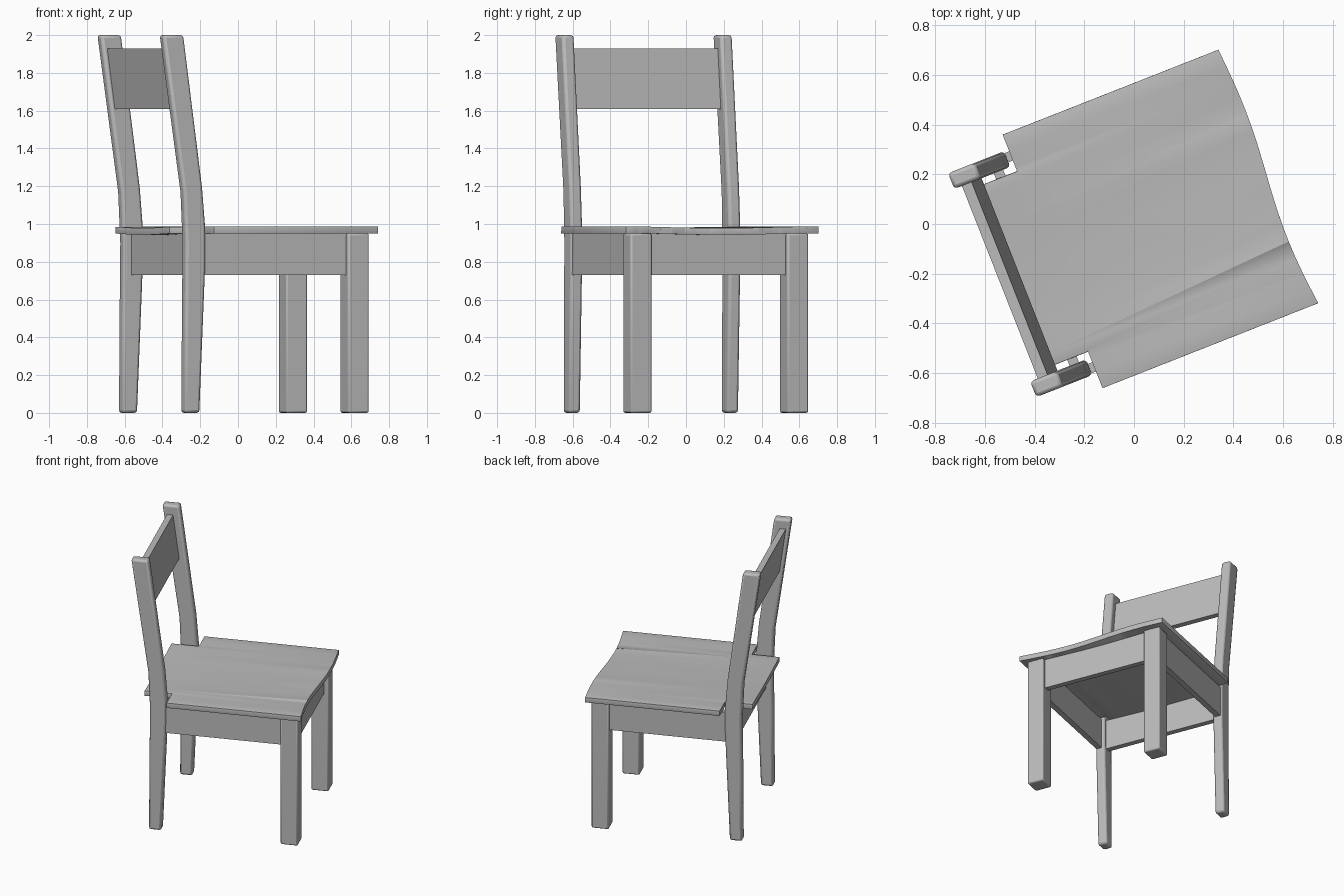
import bpy, bmesh, math
from mathutils import Matrix, Vector

cube = bpy.data.objects.get("Cube")
if cube:
    bpy.data.objects.remove(cube, do_unlink=True)

grey = bpy.data.materials.new("plain_grey")
grey.use_nodes = True
colour = (0.5, 0.5, 0.5, 1)
grey.diffuse_color = colour
grey.node_tree.nodes["Principled BSDF"].inputs["Base Color"].default_value = colour

# Chair is modelled facing +x, then turned in place
PLACE = Matrix.Rotation(math.radians(21.5), 4, "Z") @ Matrix.Translation((0, -0.02, 0))


def finish(name, bm, bevel=0.0, segments=2, thickness=0.0):
    bmesh.ops.recalc_face_normals(bm, faces=bm.faces)
    bm.transform(PLACE)
    mesh = bpy.data.meshes.new(name)
    bm.to_mesh(mesh)
    bm.free()
    mesh.materials.append(grey)
    ob = bpy.data.objects.new(name, mesh)
    bpy.context.collection.objects.link(ob)
    if thickness:
        mod = ob.modifiers.new("thickness", "SOLIDIFY")
        mod.thickness = thickness
        mod.offset = 0
    if bevel:
        mod = ob.modifiers.new("soft_edges", "BEVEL")
        mod.width = bevel
        mod.segments = segments
        mod.limit_method = "ANGLE"
        mod.angle_limit = math.radians(40)
    bpy.ops.object.select_all(action="DESELECT")
    ob.select_set(True)
    bpy.context.view_layer.objects.active = ob
    bpy.ops.object.shade_smooth_by_angle(angle=math.radians(30))
    return ob


def slab(name, profile, y0, y1, bevel=0.0):
    """Side profile of (x, z) points extruded from y0 to y1."""
    bm = bmesh.new()
    face = bm.faces.new([bm.verts.new((x, y0, z)) for x, z in profile])
    out = bmesh.ops.extrude_face_region(bm, geom=[face])
    moved = [v for v in out["geom"] if isinstance(v, bmesh.types.BMVert)]
    bmesh.ops.translate(bm, verts=moved, vec=(0, y1 - y0, 0))
    return finish(name, bm, bevel)


def rect(x0, x1, z0, z1):
    return [(x0, z0), (x1, z0), (x1, z1), (x0, z1)]


# Legs, back posts and side aprons, one of each per side
back = [(-0.50, 0), (-0.497, 0.5), (-0.493, 0.9), (-0.505, 1.17), (-0.623, 2)]
front = [(-0.505, 2), (-0.397, 1.19), (-0.379, 0.97), (-0.379, 0.8), (-0.413, 0)]
for side, s in (("left", 1), ("right", -1)):
    slab("front_leg_" + side, rect(0.42, 0.54, 0, 0.95), s * 0.386, s * 0.506, 0.01)
    slab("back_post_" + side, back + front, s * 0.416, s * 0.484, 0.015)
    slab("side_apron_" + side, rect(-0.40, 0.43, 0.73, 0.95), s * 0.436, s * 0.476)

# Cross pieces
slab("front_apron", rect(0.47, 0.51, 0.73, 0.95), -0.4, 0.4)
slab("back_apron", rect(-0.45, -0.41, 0.73, 0.95), -0.43, 0.43)
slab("backrest", [(-0.545, 1.61), (-0.503, 1.61), (-0.546, 1.93), (-0.588, 1.93)],
     -0.43, 0.43)

# Seat: notched around the posts, wavy front edge, slightly hollowed
W, TONGUE, SHOULDER, REAR = 0.548, 0.39, -0.36, -0.55
steps = 16
outline = [(REAR, TONGUE), (REAR, -TONGUE), (SHOULDER, -TONGUE), (SHOULDER, -W)]
for i in range(steps + 1):
    t = -1 + 2 * i / steps
    outline.append((0.573 + 0.016 * math.sin(math.pi * t) - 0.005 * (1 - t * t), t * W))
outline.append((SHOULDER, W))
outline.append((SHOULDER, TONGUE))
bm = bmesh.new()
bm.faces.new([bm.verts.new((x, y, 0)) for x, y in outline])
for i in range(1, steps):
    bmesh.ops.bisect_plane(bm, geom=bm.verts[:] + bm.edges[:] + bm.faces[:],
                           plane_co=Vector((0, (-1 + 2 * i / steps) * W, 0)),
                           plane_no=Vector((0, 1, 0)))
for v in bm.verts:
    v.co.z = 0.969 - 0.009 * math.cos(v.co.y / W * math.pi / 2) ** 2
finish("seat", bm, 0.01, 2, 0.036)
